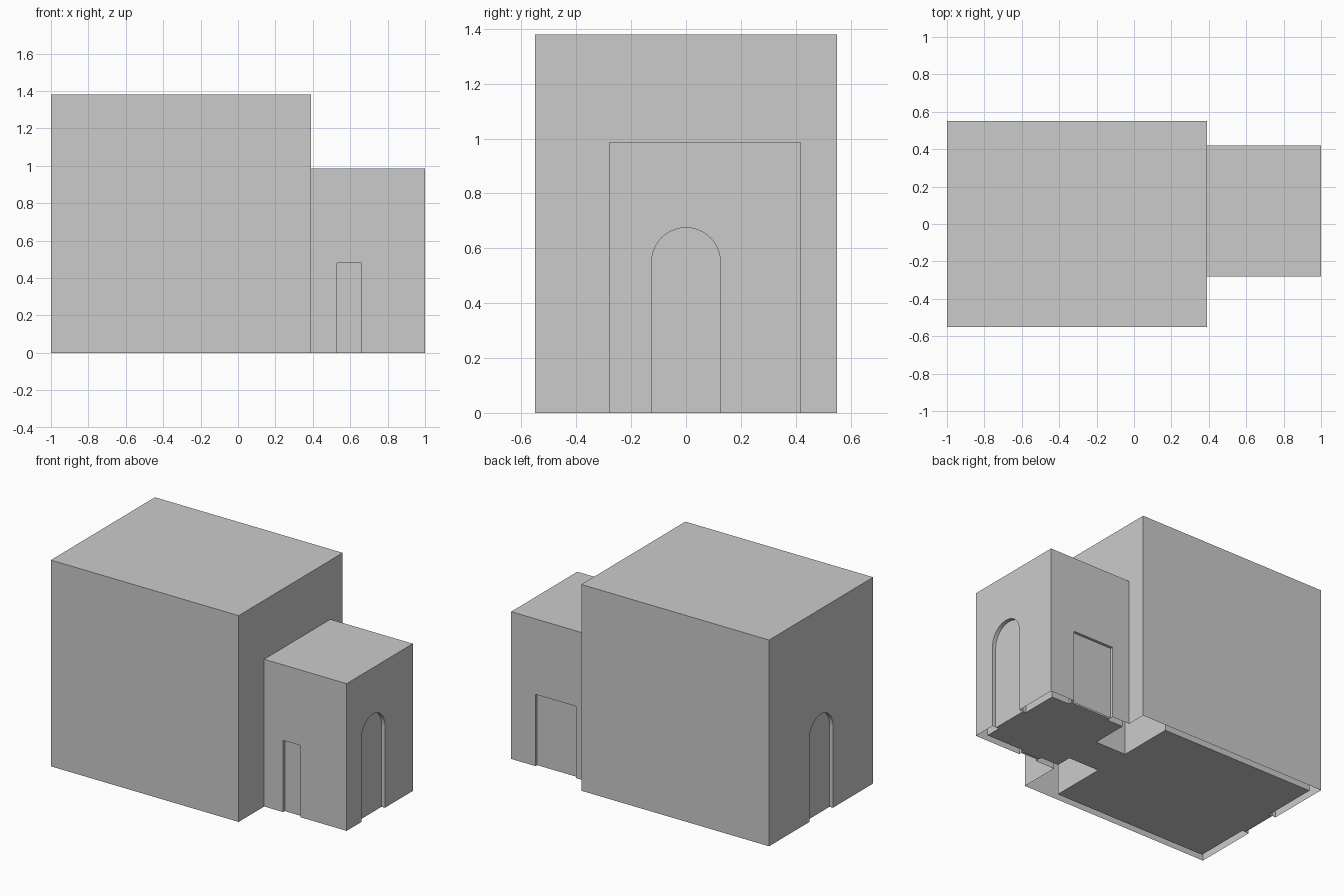
import bpy, bmesh, math
from mathutils import Vector

if "Cube" in bpy.data.objects:
    bpy.data.objects.remove(bpy.data.objects["Cube"])

WALL = 0.05          # gap between outer shell and rooms
RECESS = 0.025       # how deep the doors sit
EPS = 0.004


def prism(name, profile, extrude):
    """Closed solid from a planar profile pushed along a vector."""
    bm = bmesh.new()
    face = bm.faces.new([bm.verts.new(p) for p in profile])
    new = bmesh.ops.extrude_face_region(bm, geom=[face])["geom"]
    bmesh.ops.translate(bm, vec=Vector(extrude),
                        verts=[g for g in new if isinstance(g, bmesh.types.BMVert)])
    bmesh.ops.recalc_face_normals(bm, faces=bm.faces)
    mesh = bpy.data.meshes.new(name)
    bm.to_mesh(mesh)
    bm.free()
    ob = bpy.data.objects.new(name, mesh)
    bpy.context.scene.collection.objects.link(ob)
    return ob


def box(name, x0, x1, y0, y1, z0, z1):
    return prism(name, [(x0, y0, z0), (x1, y0, z0), (x1, y1, z0), (x0, y1, z0)],
                 (0, 0, z1 - z0))


def arch(name, x0, x1, bottom=0.0, r=0.125, spring=0.55, n=20):
    pts = [(x0, -r, bottom), (x0, r, bottom)]
    pts += [(x0, r * math.cos(math.pi * i / n), spring + r * math.sin(math.pi * i / n))
            for i in range(n + 1)]
    return prism(name, pts, (x1 - x0, 0, 0))


def combine(target, others, op):
    for o in others:
        m = target.modifiers.new("cut", 'BOOLEAN')
        m.operation, m.object, m.solver = op, o, 'EXACT'
        bpy.context.view_layer.update()
        dg = bpy.context.evaluated_depsgraph_get()
        mesh = bpy.data.meshes.new_from_object(target.evaluated_get(dg))
        target.modifiers.clear()
        target.data = mesh
        bpy.data.objects.remove(o)


# outer walls: tall main block and lower annex
outer = box("outer_walls", -1, 0.39, -0.55, 0.55, 0, 1.38)
combine(outer, [box("annex", 0.2, 1, -0.28, 0.42, 0, 0.985)], 'UNION')

# recessed doors: arch at each end, rectangular ones on the annex sides
combine(outer, [
    arch("arch_right", 1 - RECESS, 1.1, -0.1),
    arch("arch_left", -1.1, -1 + RECESS, -0.1),
    box("door_front", 0.53, 0.66, -0.4, -0.28 + RECESS * 0.7, -0.1, 0.48),
    box("door_back", 0.52, 0.82, 0.42 - RECESS * 0.7, 0.5, -0.1, 0.48),
], 'DIFFERENCE')

# the wall bottoms are open
bm = bmesh.new()
bm.from_mesh(outer.data)
bmesh.ops.delete(bm, geom=[f for f in bm.faces if all(abs(v.co.z) < 1e-4 for v in f.verts)],
                 context='FACES')
bm.to_mesh(outer.data)
bm.free()

# interior rooms, joined by a passage and reaching out to the doors
rooms = box("interior_rooms", -1 + WALL, 0.175, -0.5, 0.5, 0, 1.38 - WALL)
d = RECESS + EPS
combine(rooms, [
    arch("passage", 0.1, 0.5),
    box("annex_room", 0.4, 1 - WALL, -0.28 + WALL, 0.42 - WALL, 0, 0.985 - WALL),
    arch("right_doorway", 0.9, 1 - d),
    arch("left_doorway", -1 + d, -0.9),
    box("front_doorway", 0.53, 0.66, -0.28 + d, -0.1, 0, 0.48),
    box("back_doorway", 0.52, 0.82, 0.2, 0.42 - d, 0, 0.48),
], 'UNION')
